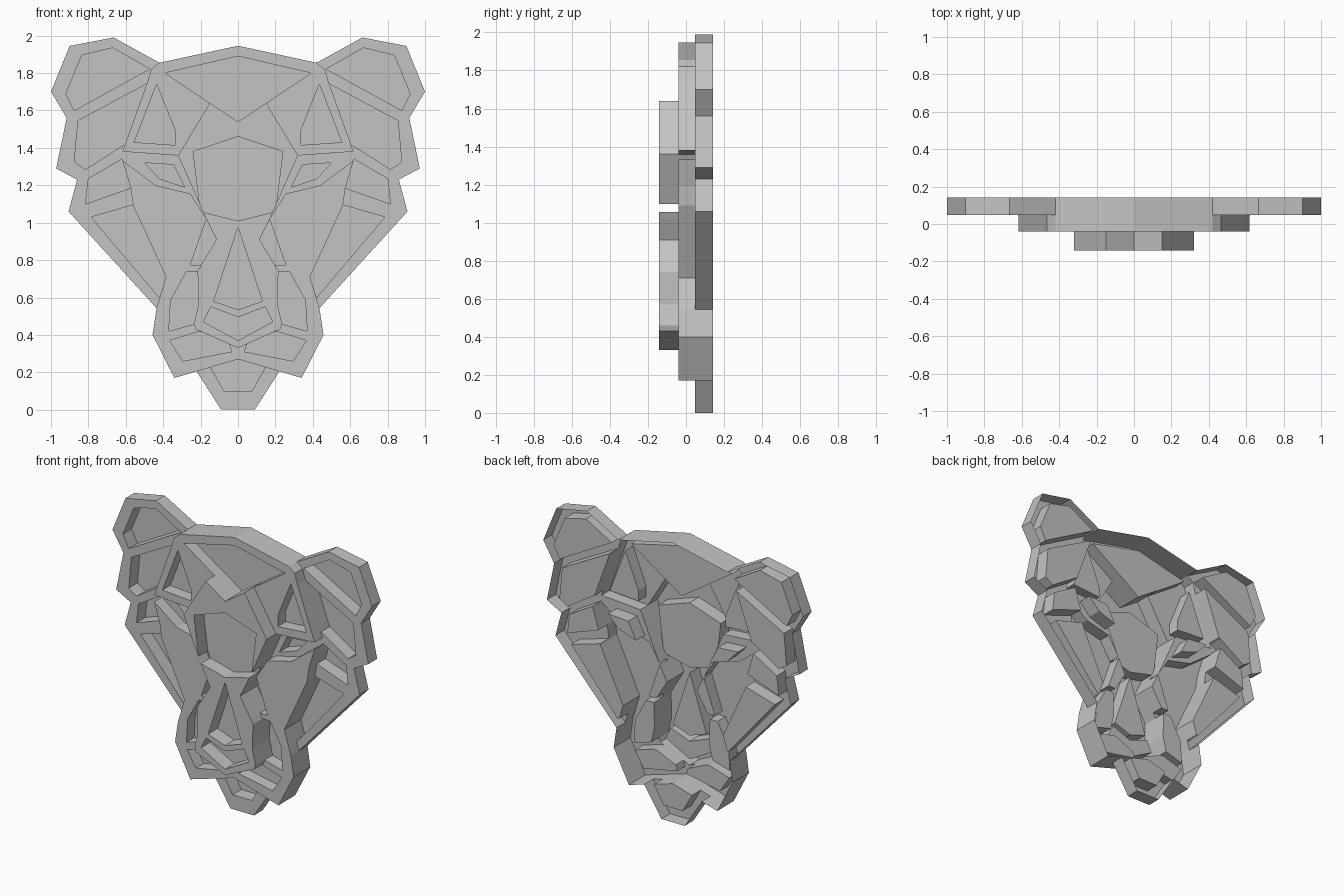
import bpy, bmesh

if "Cube" in bpy.data.objects:
    bpy.data.objects.remove(bpy.data.objects["Cube"], do_unlink=True)

# Depth levels of the stepped relief, from the muzzle to the open back
MUZZLE, FACE, MANE, BACK = -0.143, -0.04, 0.047, 0.143
SPARE = 0.17

grey = bpy.data.materials.new("light_grey")
grey.use_nodes = True
grey.diffuse_color = (0.55, 0.55, 0.55, 1)
grey.node_tree.nodes["Principled BSDF"].inputs["Base Color"].default_value = (0.55, 0.55, 0.55, 1)


def mirrored(points):
    return [(-x, z) for x, z in reversed(points)]


def centred(half):
    """Close a right half outline with its mirror image."""
    return half + [(-x, z) for x, z in reversed(half) if x > 0]


def pair(points):
    return [points, mirrored(points)]


def prisms(name, outlines, front, back):
    """Extrude x-z outlines from the front depth to the back depth."""
    bm = bmesh.new()
    for outline in outlines:
        face = bm.faces.new([bm.verts.new((x, front, z)) for x, z in outline])
        ext = bmesh.ops.extrude_face_region(bm, geom=[face])["geom"]
        moved = [v for v in ext if isinstance(v, bmesh.types.BMVert)]
        bmesh.ops.translate(bm, vec=(0, back - front, 0), verts=moved)
    bmesh.ops.recalc_face_normals(bm, faces=bm.faces)
    mesh = bpy.data.meshes.new(name)
    bm.to_mesh(mesh)
    bm.free()
    mesh.materials.append(grey)
    obj = bpy.data.objects.new(name, mesh)
    bpy.context.collection.objects.link(obj)
    return obj


helpers = []


def combine(target, other, operation):
    mod = target.modifiers.new(other.name, "BOOLEAN")
    mod.operation = operation
    mod.solver = "EXACT"
    mod.object = other
    other.hide_render = True
    helpers.append(other)


# Mane and ears
mane = centred([(0, 1.7), (0.3, 1.75), (0.42, 1.855), (0.665, 1.99), (0.9, 1.945), (1.0, 1.70),
                (0.916, 1.56), (0.972, 1.29), (0.86, 1.23), (0.906, 1.06), (0.43, 0.537),
                (0.3, 0.5), (0, 0.5)])
mask = prisms("animal_mask", [mane], MANE, SPARE)

chin = centred([(0, 0.4), (0.25, 0.4), (0.25, 0.25), (0.09, 0)])
combine(mask, prisms("chin", [chin], MANE, SPARE), "UNION")

ear = [(0.472, 1.822), (0.67, 1.935), (0.835, 1.895), (0.92, 1.69), (0.875, 1.60)]
ear_base = [(0.45, 1.745), (0.483, 1.745), (0.855, 1.545), (0.875, 1.325), (0.815, 1.285),
            (0.62, 1.41), (0.5, 1.45)]
temple = [(0.5, 1.36), (0.617, 1.342), (0.80, 1.235), (0.815, 1.10), (0.575, 1.185), (0.45, 1.22)]
cheek = [(0.45, 1.10), (0.56, 1.095), (0.785, 1.03), (0.425, 0.605), (0.34, 0.66)]
chin_hollow = centred([(0, 0.34), (0.145, 0.34), (0.145, 0.225), (0.075, 0.10)])
mane_hollows = pair(ear) + pair(ear_base) + pair(temple) + pair(cheek) + [chin_hollow]
combine(mask, prisms("mane_hollows", mane_hollows, -0.3, BACK), "DIFFERENCE")

# Face plate
face = centred([(0, 1.946), (0.42, 1.855), (0.465, 1.82), (0.485, 1.75), (0.618, 1.38),
                (0.62, 1.34), (0.575, 1.19), (0.56, 1.09), (0.385, 0.71), (0.435, 0.545),
                (0.457, 0.40), (0.34, 0.17), (0, 0.27)])
combine(mask, prisms("face", [face], FACE, SPARE), "UNION")

forehead = centred([(0, 1.89), (0.39, 1.80), (0.149, 1.638), (0.1, 1.5), (0, 1.45)])
brow = [(0.435, 1.74), (0.335, 1.49), (0.335, 1.415), (0.555, 1.43)]
socket = [(0.63, 1.381), (0.32, 1.359), (0.22, 1.3), (0.12, 1.05), (0.172, 1.025),
          (0.255, 1.155), (0.44, 1.20), (0.63, 1.342)]
nose_side = [(0.17, 1.015), (0.255, 0.775), (0.195, 0.775), (0.08, 0.82), (0.08, 0.95)]
whisker = [(0.214, 0.74), (0.275, 0.74), (0.36, 0.585), (0.37, 0.42), (0.23, 0.46), (0.16, 0.55)]
lip = [(0.365, 0.37), (0.22, 0.415), (0.12, 0.42), (0.05, 0.36), (0.035, 0.31), (0.295, 0.26)]
face_hollows = [forehead]
for shape in (brow, socket, nose_side, whisker, lip):
    face_hollows += pair(shape)
combine(mask, prisms("face_hollows", face_hollows, -0.3, MANE - 0.001), "DIFFERENCE")

eye = [(0.50, 1.32), (0.345, 1.31), (0.285, 1.19), (0.42, 1.235)]
combine(mask, prisms("eyes", pair(eye), -0.3, BACK), "DIFFERENCE")

# Muzzle and nose bridge
muzzle = centred([(0, 1.54), (0.15, 1.64), (0.32, 1.36), (0.17, 1.02), (0.115, 0.91), (0.2, 0.77),
                  (0.216, 0.74), (0.21, 0.57), (0.235, 0.46), (0.225, 0.43), (0, 0.33)])
combine(mask, prisms("muzzle", [muzzle], MUZZLE, SPARE), "UNION")

bridge = centred([(0, 1.46), (0.24, 1.38), (0.2, 1.06), (0, 1.01)])
nose = centred([(0, 0.975), (0.13, 0.58), (0, 0.535)])
nostrils = centred([(0, 0.495), (0.145, 0.55), (0.185, 0.47), (0, 0.37)])
combine(mask, prisms("muzzle_hollows", [bridge, nose, nostrils], -0.3, FACE), "DIFFERENCE")

# Bake the carving, then open the back to leave a hollow shell
depsgraph = bpy.context.evaluated_depsgraph_get()
shell = bpy.data.meshes.new_from_object(mask.evaluated_get(depsgraph))
mask.modifiers.clear()
mask.data = shell
for helper in helpers:
    bpy.data.objects.remove(helper, do_unlink=True)

bm = bmesh.new()
bm.from_mesh(shell)
bm.normal_update()
rear = [f for f in bm.faces if f.normal.y > 0.5]
bmesh.ops.delete(bm, geom=rear, context="FACES")
for v in bm.verts:
    v.co.y = min(v.co.y, BACK)
for f in bm.faces:
    f.smooth = False
    f.material_index = 0
bm.to_mesh(shell)
bm.free()
shell.materials.clear()
shell.materials.append(grey)
